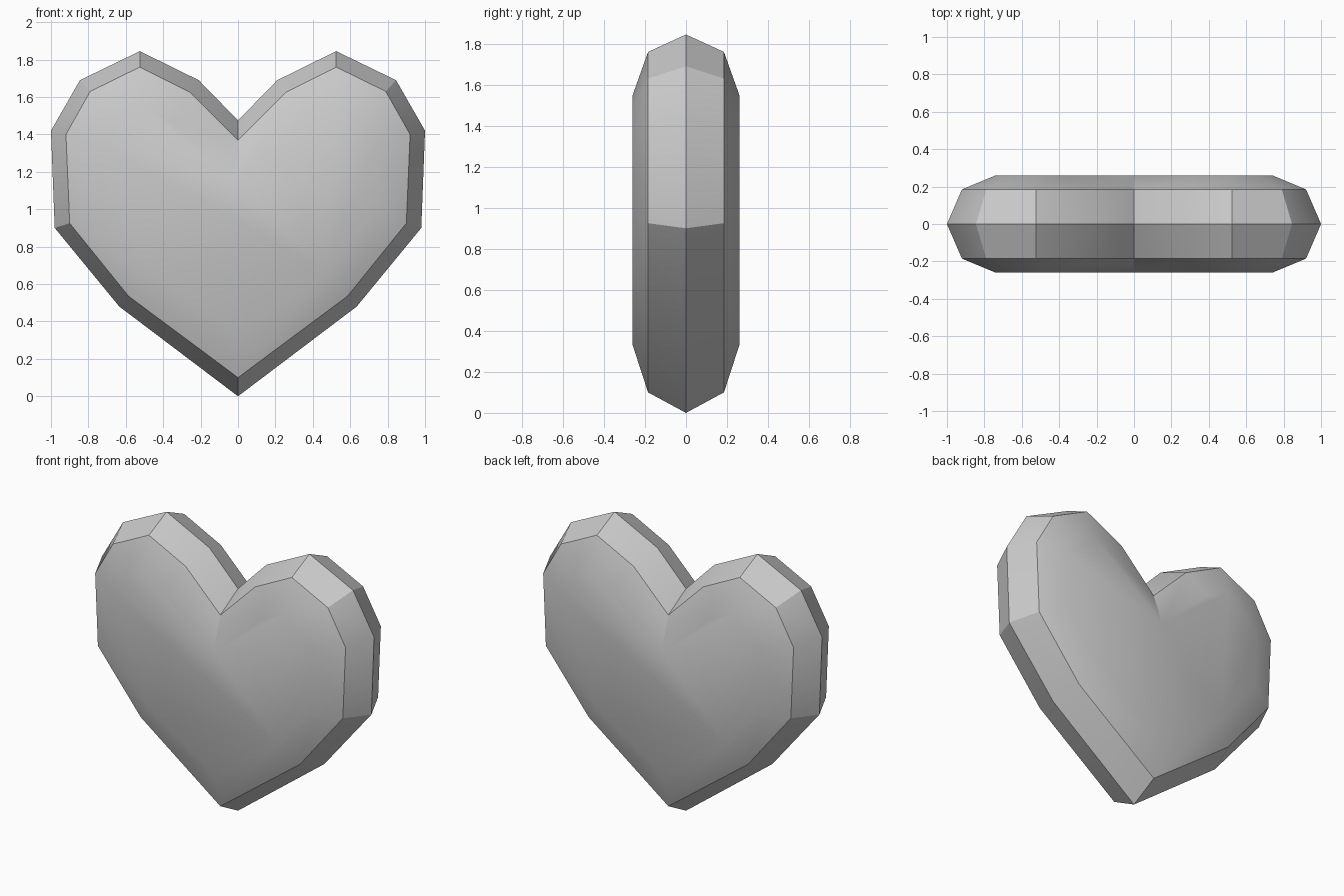
import bpy, bmesh, math

if "Cube" in bpy.data.objects:
    bpy.data.objects.remove(bpy.data.objects["Cube"])

# Right-half outlines (x, z), from the cleft round to the bottom tip
RIM = [(0, 1.475), (0.21, 1.69), (0.525, 1.845), (0.845, 1.69),
       (1.0, 1.42), (0.98, 0.90), (0.635, 0.48), (0, 0.0)]
EDGE = [(0, 1.37), (0.255, 1.625), (0.525, 1.76), (0.79, 1.63),
        (0.92, 1.40), (0.90, 0.925), (0.585, 0.535), (0, 0.10)]
FACE = [(0, 1.15), (0.36, 1.465), (0.525, 1.55), (0.66, 1.48),
        (0.74, 1.35), (0.73, 0.98), (0.475, 0.665), (0, 0.33)]


def full(half):
    return half + [(-x, z) for x, z in reversed(half[1:-1])]


bm = bmesh.new()
layers = [(FACE, -0.26), (EDGE, -0.185), (RIM, 0), (EDGE, 0.185), (FACE, 0.26)]
rings = [[bm.verts.new((x, y, z)) for x, z in full(half)] for half, y in layers]

# Bevelled bands between neighbouring outlines
for a, b in zip(rings, rings[1:]):
    for i in range(len(a)):
        j = (i + 1) % len(a)
        bm.faces.new((a[i], a[j], b[j], b[i]))

# Flat front and back
bm.faces.new(rings[0])
bm.faces.new(rings[-1])
bmesh.ops.recalc_face_normals(bm, faces=bm.faces)

mesh = bpy.data.meshes.new("heart")
bm.to_mesh(mesh)
bm.free()
heart = bpy.data.objects.new("heart", mesh)
bpy.context.collection.objects.link(heart)

# Soft face edges, crisp rim
bpy.context.view_layer.objects.active = heart
heart.select_set(True)
bpy.ops.object.shade_smooth_by_angle(angle=math.radians(30))
